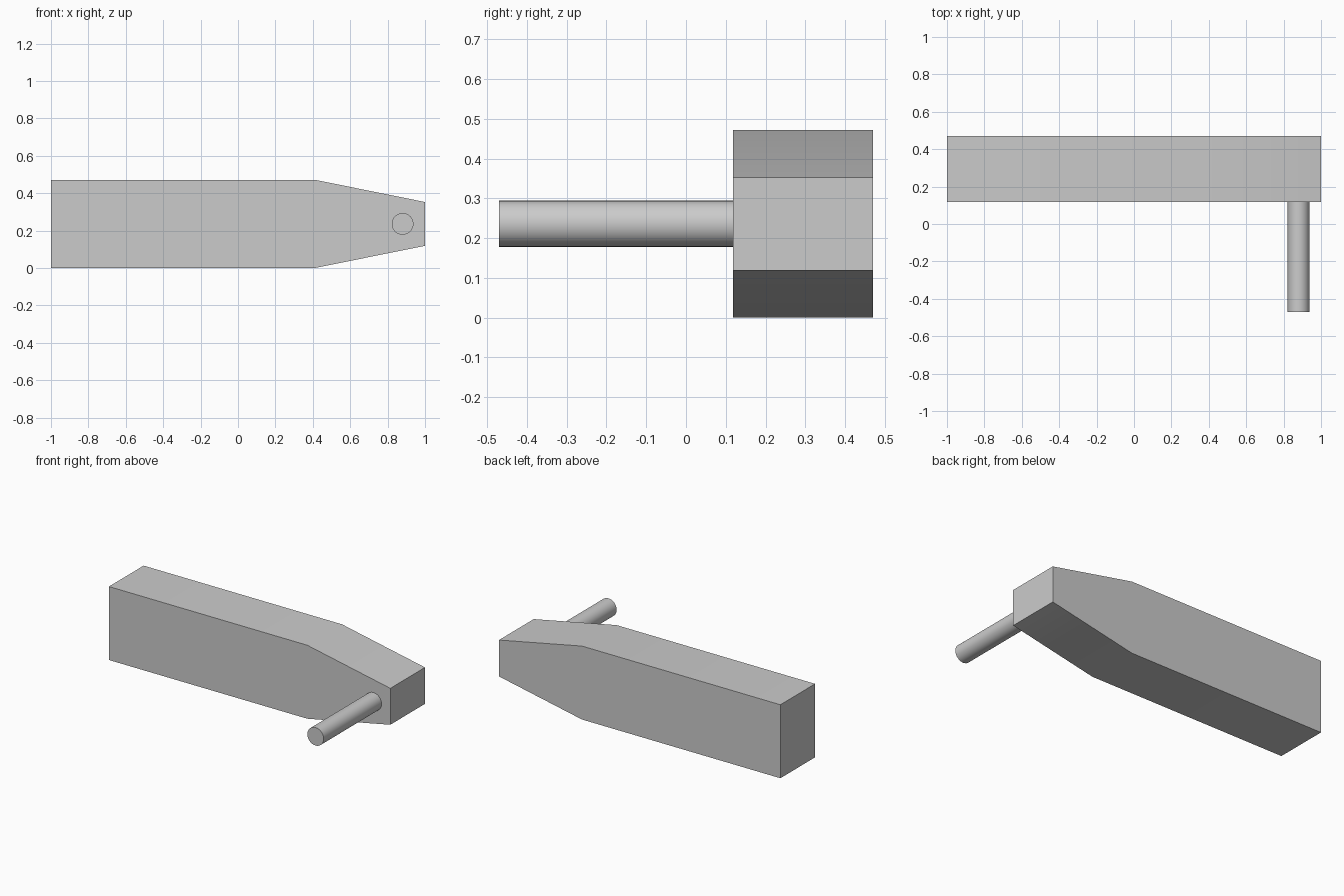
import bpy
import bmesh
import math
from mathutils import Matrix

cube = bpy.data.objects.get("Cube")
if cube:
    bpy.data.objects.remove(cube, do_unlink=True)

grey = bpy.data.materials.new("light grey")
grey.use_nodes = True
COLOUR = (0.6, 0.6, 0.6, 1)
grey.diffuse_color = COLOUR
grey.node_tree.nodes["Principled BSDF"].inputs["Base Color"].default_value = COLOUR

MID_Z = 0.236           # shared centre height of arm and peg
FRONT, BACK = 0.118, 0.47


def finish(name, bm):
    """Turn a bmesh into a shaded, coloured object."""
    bmesh.ops.recalc_face_normals(bm, faces=bm.faces)
    mesh = bpy.data.meshes.new(name)
    bm.to_mesh(mesh)
    bm.free()
    mesh.materials.append(grey)
    obj = bpy.data.objects.new(name, mesh)
    bpy.context.collection.objects.link(obj)
    bpy.ops.object.select_all(action="DESELECT")
    obj.select_set(True)
    bpy.context.view_layer.objects.active = obj
    bpy.ops.object.shade_smooth_by_angle(angle=math.radians(30))
    return obj


# Arm: tapered side profile, mirrored about its centre line and extruded back
half = [(-1, 0.236), (0.41, 0.236), (1, 0.117)]
outline = [(x, MID_Z - h) for x, h in half] + [(x, MID_Z + h) for x, h in reversed(half)]
bm = bmesh.new()
face = bm.faces.new([bm.verts.new((x, FRONT, z)) for x, z in outline])
ext = bmesh.ops.extrude_face_region(bm, geom=[face])
bmesh.ops.translate(bm, vec=(0, BACK - FRONT, 0),
                    verts=[v for v in ext["geom"] if isinstance(v, bmesh.types.BMVert)])
finish("arm", bm)

# Handle peg: round bar sticking out of the front at the narrow end
peg_front, peg_back = -0.47, FRONT + 0.005
bm = bmesh.new()
bmesh.ops.create_cone(
    bm, cap_ends=True, segments=32, radius1=0.058, radius2=0.058,
    depth=peg_back - peg_front,
    matrix=Matrix.Translation((0.88, (peg_front + peg_back) / 2, MID_Z))
    @ Matrix.Rotation(math.pi / 2, 4, "X"))
finish("handle_peg", bm)
